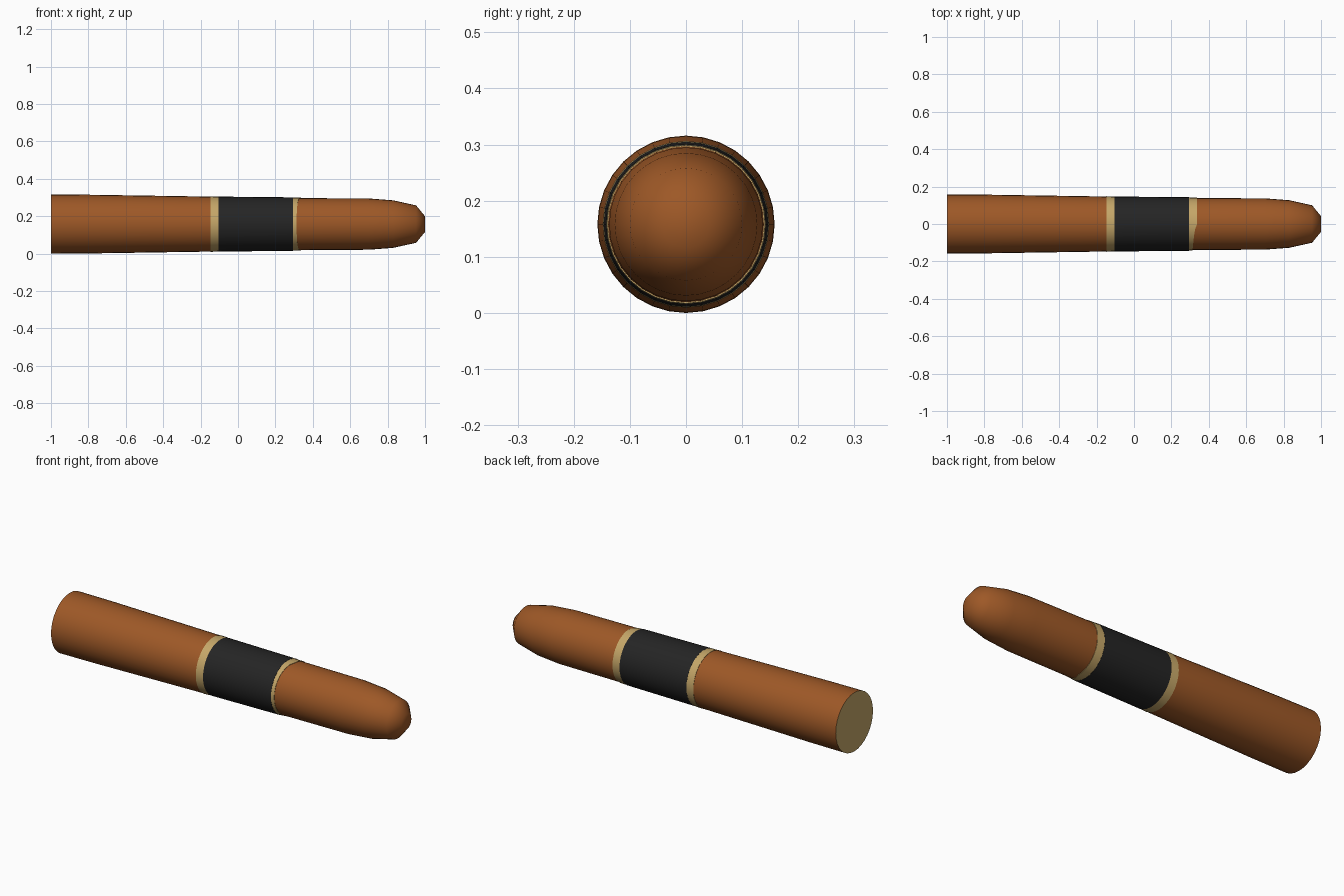
import bpy, bmesh, math

if "Cube" in bpy.data.objects:
    bpy.data.objects.remove(bpy.data.objects["Cube"])

AXIS_Z = 0.158   # height of the long axis
SIDES = 32


def material(name, rgb):
    m = bpy.data.materials.new(name)
    m.diffuse_color = (*rgb, 1)
    m.use_nodes = True
    m.node_tree.nodes["Principled BSDF"].inputs["Base Color"].default_value = m.diffuse_color
    return m


brown = material("tobacco brown", (0.34, 0.098, 0.02))
gold = material("gold", (0.56, 0.385, 0.14))
black = material("band black", (0.018, 0.018, 0.018))


def lathe(name, profile, mats, cap_start=False, cap_end=False, shift=None):
    """Spin (x, radius) points around the long axis; shift may move a point by angle."""
    bm = bmesh.new()
    rings = []
    for i, (x, r) in enumerate(profile):
        ring = []
        for k in range(SIDES):
            a = 2 * math.pi * k / SIDES
            dx = shift(i, a) if shift else 0
            ring.append(bm.verts.new((x + dx, r * math.cos(a), AXIS_Z + r * math.sin(a))))
        rings.append(ring)
    for p, q in zip(rings, rings[1:]):
        for k in range(SIDES):
            n = (k + 1) % SIDES
            bm.faces.new((p[k], p[n], q[n], q[k]))
    if cap_start:
        f = bm.faces.new(rings[0][::-1])
        f.material_index = len(mats) - 1
    if cap_end:
        bm.faces.new(rings[-1])
    bmesh.ops.recalc_face_normals(bm, faces=bm.faces)
    me = bpy.data.meshes.new(name)
    bm.to_mesh(me)
    bm.free()
    for m in mats:
        me.materials.append(m)
    ob = bpy.data.objects.new(name, me)
    bpy.context.collection.objects.link(ob)
    bpy.ops.object.select_all(action='DESELECT')
    bpy.context.view_layer.objects.active = ob
    ob.select_set(True)
    bpy.ops.object.shade_smooth_by_angle(angle=math.radians(50))
    return ob


# Rolled body: flat cut foot in a lighter colour, rounded head
lathe("cigar_body",
      [(-1, 0.158), (-0.8, 0.157), (-0.15, 0.147), (-0.1, 0.144), (0.32, 0.139),
       (0.7, 0.137), (0.83, 0.127), (0.952, 0.1), (1, 0.042)],
      [brown, gold], cap_start=True, cap_end=True)

# Black paper band
lathe("paper_band", [(-0.105, 0.143), (-0.105, 0.147), (0.295, 0.143), (0.295, 0.139)], [black])


# Gold borders; the head-side one is thinner towards the front
def thin_front(i, a):
    return -0.025 * max(0, -math.cos(a)) ** 0.5 if i > 1 else 0


lathe("gold_border_foot", [(-0.147, 0.144), (-0.147, 0.1485), (-0.105, 0.1465), (-0.105, 0.143)], [gold])
lathe("gold_border_head", [(0.295, 0.138), (0.295, 0.142), (0.338, 0.141), (0.338, 0.137)], [gold],
      shift=thin_front)
